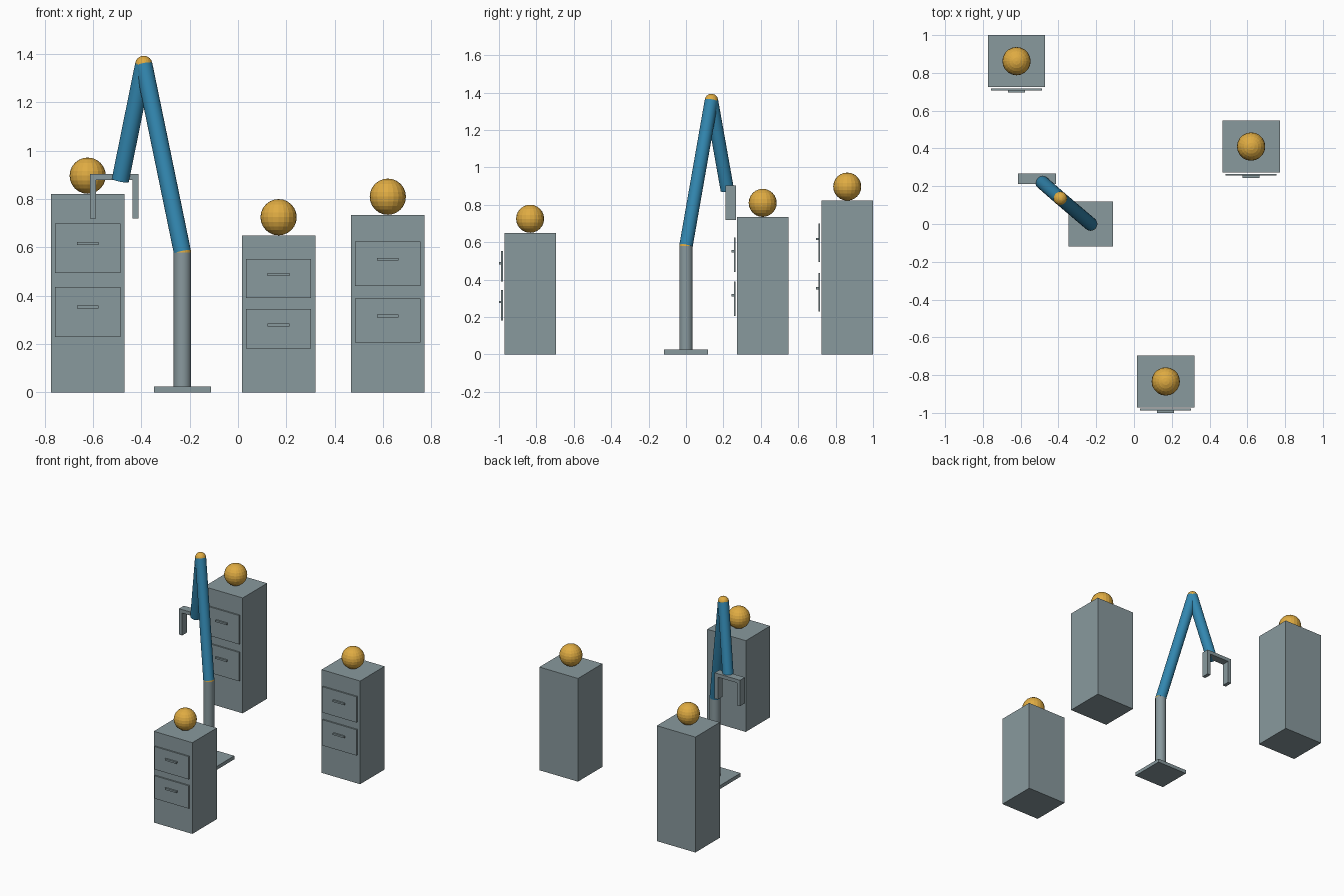
import bpy
from mathutils import Vector

if "Cube" in bpy.data.objects:
    bpy.data.objects.remove(bpy.data.objects["Cube"])


def material(name, rgb):
    m = bpy.data.materials.new(name)
    m.diffuse_color = (*rgb, 1)
    m.use_nodes = True
    m.node_tree.nodes["Principled BSDF"].inputs["Base Color"].default_value = m.diffuse_color
    return m


grey = material("slate grey", (0.25, 0.32, 0.34))
blue = material("steel blue", (0.032, 0.24, 0.43))
gold = material("warm gold", (0.74, 0.41, 0.055))


def finish(name, mat):
    ob = bpy.context.object
    ob.name = name
    ob.data.materials.append(mat)
    return ob


def box(name, mat, centre, size):
    bpy.ops.mesh.primitive_cube_add(size=1, location=centre)
    ob = finish(name, mat)
    ob.scale = size
    return ob


def ball(name, centre, radius):
    bpy.ops.mesh.primitive_uv_sphere_add(segments=20, ring_count=12, radius=radius, location=centre)
    return finish(name, gold)


def rod(name, mat, start, end, radius):
    a, b = Vector(start), Vector(end)
    bpy.ops.mesh.primitive_cylinder_add(vertices=24, radius=radius, depth=(b - a).length,
                                        location=(a + b) / 2)
    ob = finish(name, mat)
    ob.rotation_euler = (b - a).to_track_quat('Z', 'Y').to_euler()
    bpy.ops.object.shade_smooth_by_angle()
    return ob


# Cabinets: two floating drawer fronts with handles, ball on top
def cabinet(label, x, y, h):
    width, depth = 0.304, 0.275
    front = y - depth / 2
    box(label + "_cabinet_body", grey, (x, y, h / 2), (width, depth, h))
    for level, part in ((0.405, "lower"), (0.725, "upper")):
        box(f"{label}_{part}_drawer", grey, (x, front - 0.012, level * h),
            (0.27, 0.01, 0.25 * h))
        box(f"{label}_{part}_handle", grey, (x, front - 0.023, (level + 0.025) * h),
            (0.09, 0.012, 0.012))
    ball(label + "_ball", (x, y, h + 0.075), 0.075)


cabinet("tall", -0.622, 0.8625 - 0.0005, 0.822)
cabinet("short", 0.168, -0.8335, 0.65)
cabinet("medium", 0.62, 0.41, 0.735)

# Robot arm: base, column, joints and two links
shoulder, elbow, wrist = (-0.23, 0, 0.58), (-0.39, 0.136, 1.357), (-0.487, 0.221, 0.878)
radius = 0.036
box("arm_base", grey, (-0.23, 0, 0.0125), (0.236, 0.236, 0.025))
rod("arm_column", grey, (-0.23, 0, 0.02), shoulder, radius)
ball("shoulder_joint", shoulder, radius)
rod("upper_arm", blue, shoulder, elbow, radius)
ball("elbow_joint", elbow, radius)
rod("forearm", blue, elbow, wrist, radius)

# Gripper: palm and two fingers
gx, gy = -0.5125, 0.239
box("gripper_palm", grey, (gx, gy, 0.891), (0.2, 0.055, 0.025))
for side, label in ((-1, "left"), (1, "right")):
    box(label + "_gripper_finger", grey, (gx + side * 0.088, gy, 0.8115), (0.025, 0.055, 0.184))
